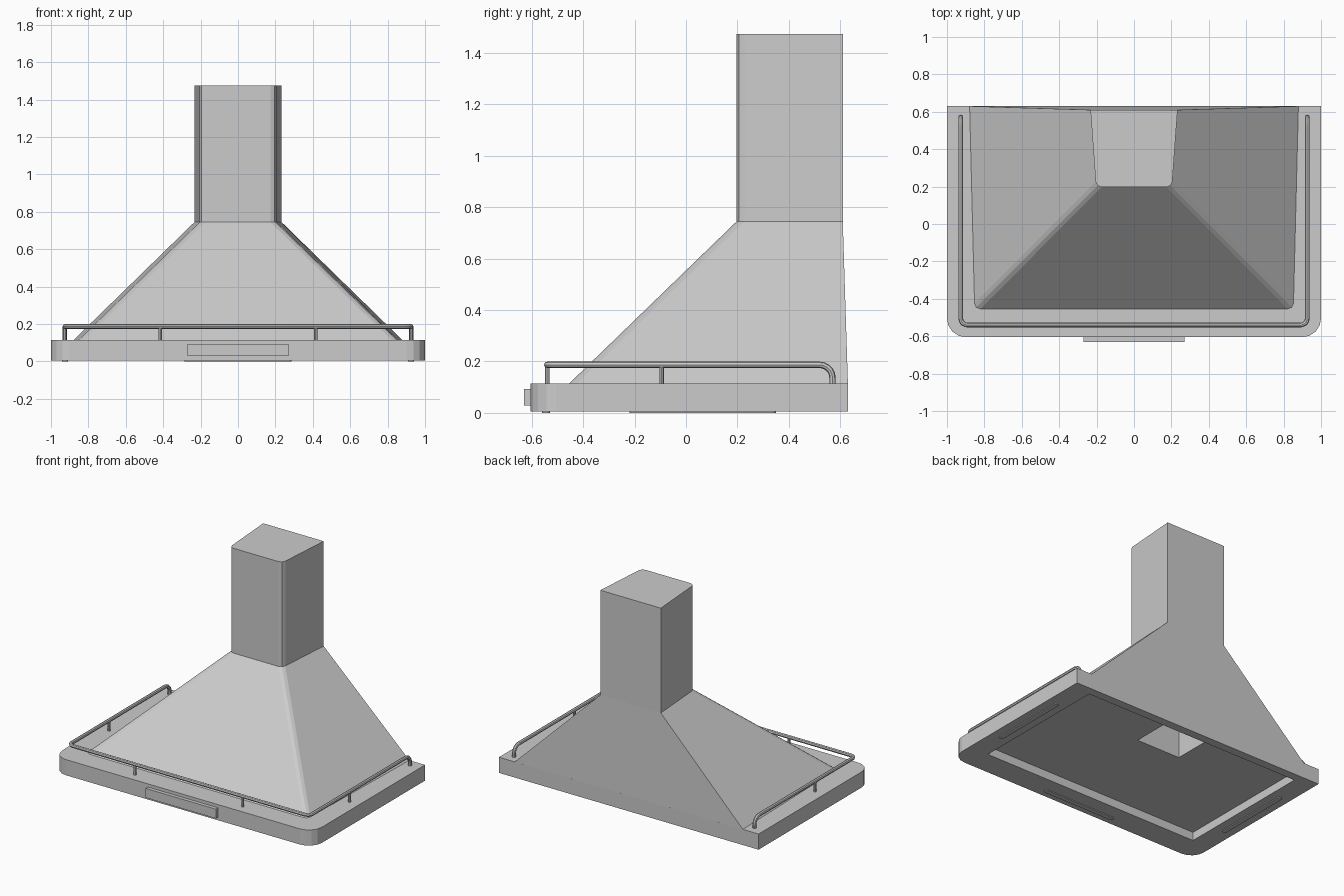
import bpy, bmesh, math
from mathutils import Vector

if "Cube" in bpy.data.objects:
    bpy.data.objects.remove(bpy.data.objects["Cube"])


def loft(name, rings):
    """Closed solid through rings of equal point count."""
    bm = bmesh.new()
    vs = [[bm.verts.new(p) for p in r] for r in rings]
    n = len(vs[0])
    for a, b in zip(vs, vs[1:]):
        for i in range(n):
            j = (i + 1) % n
            bm.faces.new((a[i], a[j], b[j], b[i]))
    bm.faces.new(vs[0][::-1])
    bm.faces.new(vs[-1])
    bmesh.ops.recalc_face_normals(bm, faces=bm.faces[:])
    me = bpy.data.meshes.new(name)
    bm.to_mesh(me)
    bm.free()
    ob = bpy.data.objects.new(name, me)
    bpy.context.collection.objects.link(ob)
    return ob


def box(name, x0, x1, y0, y1, z0, z1):
    return loft(name, [[(x0, y0, z), (x1, y0, z), (x1, y1, z), (x0, y1, z)] for z in (z0, z1)])


def fillet(prev, p, nxt, r, seg):
    """Points of a rounded corner at p."""
    prev, p, nxt = Vector(prev), Vector(p), Vector(nxt)
    a = (prev - p).normalized() * r
    b = (nxt - p).normalized() * r
    c = p + a + b
    return [c - b * math.cos(t) - a * math.sin(t)
            for t in (math.pi / 2 * k / seg for k in range(seg + 1))]


def outline(xf, xb, y0, y1, r, seg, z):
    """Plan ring with rounded front corners and square back corners."""
    bl, fl, fr, br = (-xb, y1, z), (-xf, y0, z), (xf, y0, z), (xb, y1, z)
    return [Vector(bl)] + fillet(bl, fl, fr, r, seg) + fillet(fl, fr, br, r, seg) + [Vector(br)]


def cut(ob, cutter):
    m = ob.modifiers.new("cut", 'BOOLEAN')
    m.operation = 'DIFFERENCE'
    m.solver = 'EXACT'
    m.object = cutter
    bpy.context.view_layer.objects.active = ob
    bpy.ops.object.modifier_apply(modifier=m.name)


def tube(name, pts, r):
    cu = bpy.data.curves.new(name, 'CURVE')
    cu.dimensions = '3D'
    cu.bevel_depth = r
    cu.bevel_resolution = 2
    cu.use_fill_caps = True
    sp = cu.splines.new('POLY')
    sp.points.add(len(pts) - 1)
    for q, p in zip(sp.points, pts):
        q.co = (*p, 1)
    ob = bpy.data.objects.new(name, cu)
    bpy.context.collection.objects.link(ob)
    return ob


# main hood bodies
base = loft("base_tray", [outline(1, 1, -0.605, 0.63, 0.1, 4, z) for z in (0.006, 0.115)])
low = outline(0.853, 0.88, -0.455, 0.63, 0.03, 2, 0.114)
mid = outline(0.203, 0.233, 0.197, 0.61, 0.03, 2, 0.745)
top = outline(0.203, 0.233, 0.197, 0.61, 0.03, 2, 1.475)
canopy = loft("canopy", [low, mid])
chimney = loft("chimney", [mid, top])

# underside recess and the duct opening
recess = box("recess_cutter", -0.85, 0.85, -0.43, 0.57, -0.1, 0.065)
duct = box("duct_cutter", -0.17, 0.17, 0.24, 0.54, -0.1, 1.4)
cut(base, recess)
for body in (base, canopy, chimney):
    cut(body, duct)
for c in (recess, duct):
    bpy.data.objects.remove(c)

# front control panel
box("control_panel", -0.27, 0.27, -0.63, -0.6, 0.028, 0.093)


# slim light strips under the rim
def strip(name, cx, cy, length, width, along_x):
    r = width / 2
    pts = []
    for s in (1, -1):
        for k in range(9):
            t = -math.pi / 2 + math.pi * k / 8
            u, v = s * (length / 2 - r + r * math.cos(t)), s * r * math.sin(t)
            pts.append((cx + u, cy + v) if along_x else (cx - v, cy + u))
    loft(name, [[(x, y, z) for x, y in pts] for z in (0, 0.012)])


strip("front_light_strip", 0, -0.545, 0.57, 0.032, True)
for side, s in (("left", -1), ("right", 1)):
    strip(side + "_light_strip", s * 0.925, 0.065, 0.57, 0.032, False)

# gallery rail running round three sides
Z, X, YF, YB = 0.187, 0.926, -0.54, 0.57
key = [(-X, YB, 0.11), (-X, YB, Z), (-X, YF, Z), (X, YF, Z), (X, YB, Z), (X, YB, 0.11)]
path = [Vector(key[0])]
for i, r in zip(range(1, 5), (0.05, 0.035, 0.035, 0.05)):
    path += fillet(key[i - 1], key[i], key[i + 1], r, 5)
path.append(Vector(key[-1]))
tube("gallery_rail", path, 0.0125)

# rail posts
for side, s in (("left", -1), ("right", 1)):
    for name, x, y in (("front", 0.415, YF), ("side", X, -0.095)):
        tube(f"{side}_{name}_post", [(s * x, y, 0.11), (s * x, y, Z)], 0.009)

# smooth the round tubes
for ob in [o for o in bpy.data.objects if o.type == 'CURVE']:
    bpy.ops.object.select_all(action='DESELECT')
    ob.select_set(True)
    bpy.context.view_layer.objects.active = ob
    bpy.ops.object.convert(target='MESH')
    bpy.ops.object.shade_smooth_by_angle(angle=math.radians(35))
